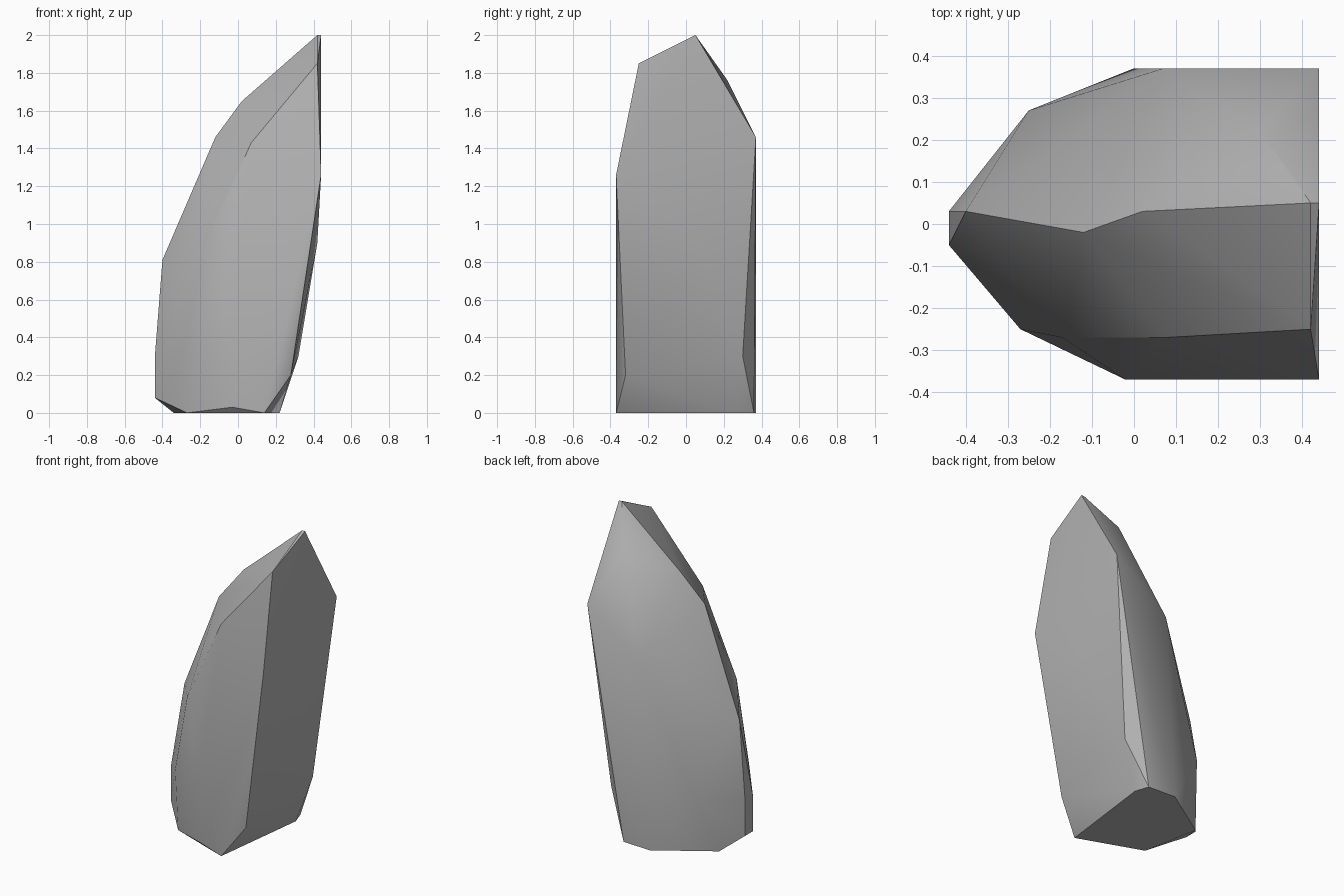
import bpy
import bmesh
import math

# Remove the default cube if present
default_cube = bpy.data.objects.get("Cube")
if default_cube:
    bpy.data.objects.remove(default_cube, do_unlink=True)


def make_material(name, colour):
    mat = bpy.data.materials.new(name)
    mat.use_nodes = True
    mat.diffuse_color = colour
    mat.node_tree.nodes["Principled BSDF"].inputs["Base Color"].default_value = colour
    return mat


def make_hull(name, corners, material, sharp_angle):
    """Wrap a tight faceted skin around a few corner points."""
    bm = bmesh.new()
    for corner in corners:
        bm.verts.new(corner)
    bmesh.ops.convex_hull(bm, input=bm.verts[:])
    loose = [v for v in bm.verts if not v.link_faces]
    bmesh.ops.delete(bm, geom=loose, context="VERTS")
    bmesh.ops.recalc_face_normals(bm, faces=bm.faces[:])
    mesh = bpy.data.meshes.new(name)
    bm.to_mesh(mesh)
    bm.free()
    mesh.materials.append(material)
    obj = bpy.data.objects.new(name, mesh)
    bpy.context.collection.objects.link(obj)
    bpy.ops.object.select_all(action="DESELECT")
    obj.select_set(True)
    bpy.context.view_layer.objects.active = obj
    bpy.ops.object.shade_smooth_by_angle(angle=math.radians(sharp_angle))
    return obj


# Foot of the stone, where it meets the ground
foot = [(.14, -.37, 0), (.22, .27, 0), (.19, .36, 0), (0, .37, 0),
        (-.34, .15, 0), (-.27, -.22, 0), (-.03, -.34, .03)]

# Chipped lower rim
lower_rim = [(-.44, -.05, .08), (-.44, .03, .08), (-.44, -.05, .3),
             (-.44, .03, .3), (.28, -.32, .2), (.32, .3, .3),
             (-.25, .27, .38), (-.27, -.25, .4)]

# Bulging middle
middle = [(-.02, -.37, .5), (-.4, .03, .81), (-.17, -.27, .9), (.42, .05, .9),
          (.07, .37, 1.18), (.44, -.37, 1.26)]

# Shoulders leaning towards the tip
shoulders = [(.07, -.27, 1.43), (-.12, -.02, 1.46), (.44, .37, 1.46),
             (.02, .03, 1.65), (.3, .22, 1.76), (.42, -.25, 1.85)]

# Narrow tip
tip = [(.42, .05, 2), (.44, .05, 2)]

stone = make_material("stone grey", (.45, .45, .45, 1))
make_hull("standing_rock", foot + lower_rim + middle + shoulders + tip, stone, 30)
